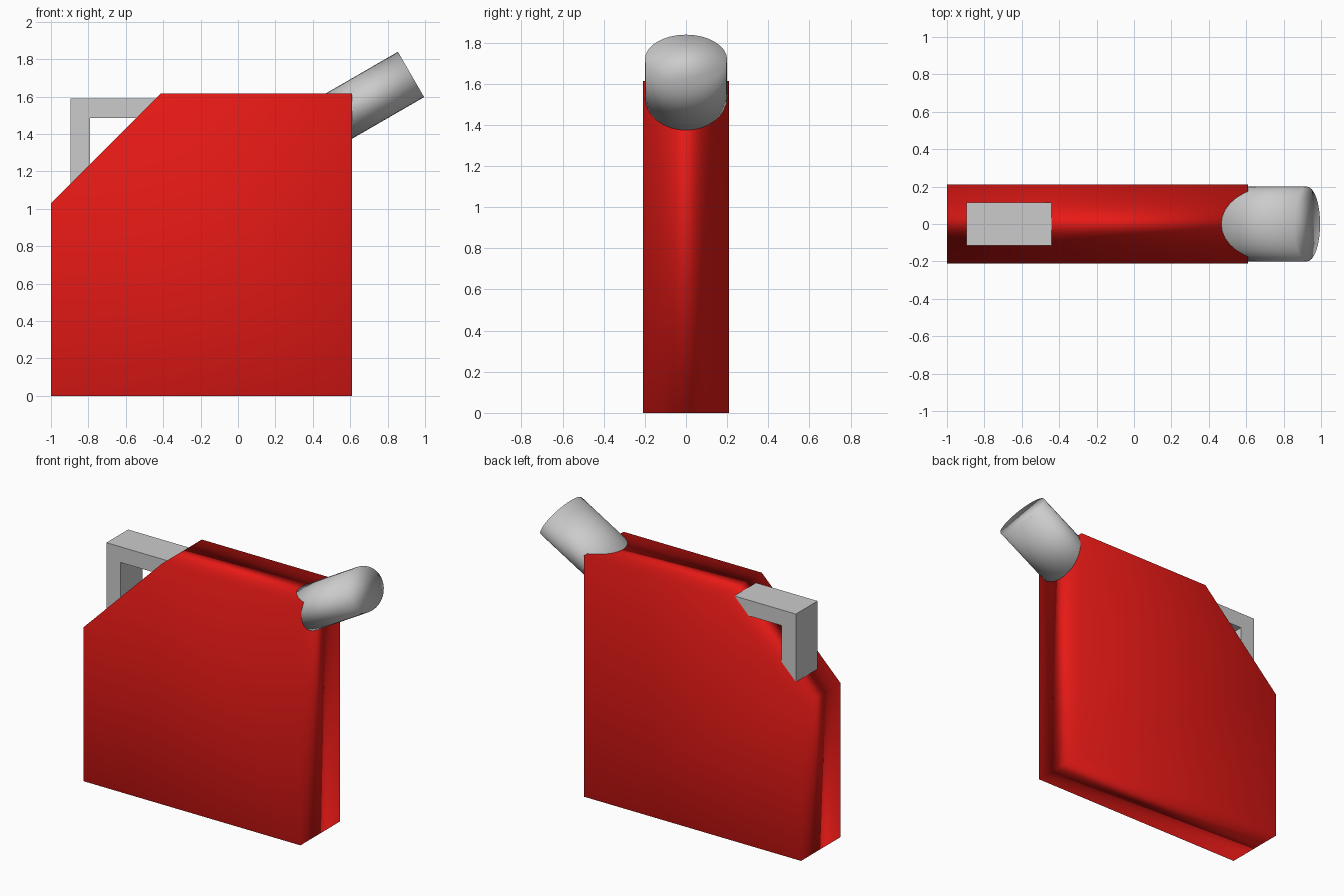
import bpy, bmesh
from math import radians, cos, sin
from mathutils import Matrix

if "Cube" in bpy.data.objects:
    bpy.data.objects.remove(bpy.data.objects["Cube"])


def extrude_profile(name, pts, half_depth):
    """Prism from an (x, z) outline, symmetric about y = 0."""
    bm = bmesh.new()
    face = bm.faces.new([bm.verts.new((x, -half_depth, z)) for x, z in pts])
    new = bmesh.ops.extrude_face_region(bm, geom=[face])["geom"]
    bmesh.ops.translate(bm, vec=(0, 2 * half_depth, 0),
                        verts=[v for v in new if isinstance(v, bmesh.types.BMVert)])
    bmesh.ops.recalc_face_normals(bm, faces=bm.faces)
    return finish(name, bm)


def finish(name, bm):
    mesh = bpy.data.meshes.new(name)
    bm.to_mesh(mesh)
    bm.free()
    obj = bpy.data.objects.new(name, mesh)
    bpy.context.collection.objects.link(obj)
    return obj


# Can body: slab with one chamfered top corner, softly shaded all round
body = extrude_profile("can_body", [(-1, 0), (0.61, 0), (0.61, 1.615),
                                    (-0.415, 1.615), (-1, 1.03)], 0.21)
body.data.shade_smooth()
body.modifiers.new("weighted_normals", 'WEIGHTED_NORMAL')
red = bpy.data.materials.new("red_paint")
red.diffuse_color = (0.8, 0.01, 0.008, 1)
red.use_nodes = True
red.node_tree.nodes["Principled BSDF"].inputs["Base Color"].default_value = red.diffuse_color
body.data.materials.append(red)

# L-shaped handle, its ends sunk just into the sloped corner
extrude_profile("handle", [(-0.895, 1.115), (-0.79, 1.22), (-0.79, 1.485),
                           (-0.53, 1.485), (-0.425, 1.59), (-0.895, 1.59)], 0.115)

# Oval spout tilted 30 degrees above horizontal
tilt, length = radians(30), 0.56
end_x, end_z = 0.925, 1.718
bm = bmesh.new()
bmesh.ops.create_cone(bm, cap_ends=True, segments=32, radius1=1, radius2=1, depth=length)
bm.transform(Matrix.Translation((end_x - cos(tilt) * length / 2, 0, end_z - sin(tilt) * length / 2))
             @ Matrix.Rotation(radians(90) - tilt, 4, 'Y')
             @ Matrix.Diagonal((0.14, 0.2, 1, 1)))
spout = finish("spout", bm)
spout.data.shade_smooth()
